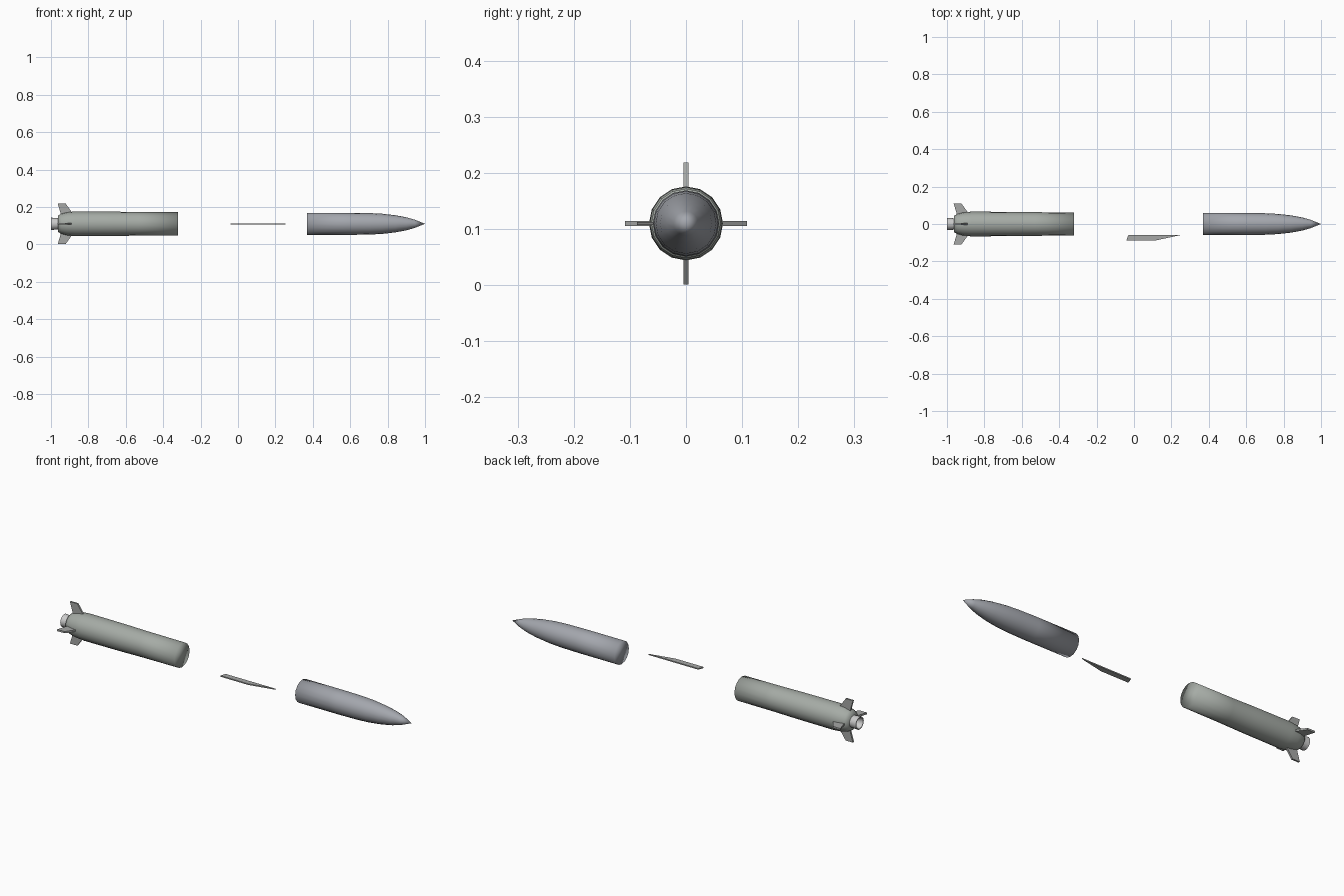
import bpy, bmesh, math

if "Cube" in bpy.data.objects:
    bpy.data.objects.remove(bpy.data.objects["Cube"])

AXIS_Z = 0.11
COLOURS = {
    "green_grey": (0.38, 0.41, 0.38, 1),
    "blue_grey": (0.37, 0.385, 0.42, 1),
    "fin_grey": (0.38, 0.39, 0.38, 1),
    "nozzle_grey": (0.55, 0.55, 0.54, 1),
}
MATERIALS = {}
for key, colour in COLOURS.items():
    MATERIALS[key] = bpy.data.materials.new(key)
    MATERIALS[key].diffuse_color = colour


def finish(name, bm, colour, smooth=None):
    bmesh.ops.recalc_face_normals(bm, faces=bm.faces)
    mesh = bpy.data.meshes.new(name)
    bm.to_mesh(mesh)
    bm.free()
    mesh.materials.append(MATERIALS[colour])
    obj = bpy.data.objects.new(name, mesh)
    bpy.context.collection.objects.link(obj)
    obj.location.z = AXIS_Z
    if smooth:
        bpy.ops.object.select_all(action='DESELECT')
        obj.select_set(True)
        bpy.context.view_layer.objects.active = obj
        bpy.ops.object.shade_smooth_by_angle(angle=math.radians(smooth))
    return obj


def turned(name, profile, colour, smooth=180, sides=16):
    """Turn (x, radius) points round the x axis, with end caps."""
    bm = bmesh.new()
    rings = []
    for x, r in profile:
        if r == 0:
            rings.append([bm.verts.new((x, 0, 0))] * sides)
        else:
            rings.append([bm.verts.new((x, r * math.cos(2 * math.pi * i / sides),
                                        r * math.sin(2 * math.pi * i / sides)))
                          for i in range(sides)])
    for a, b in zip(rings, rings[1:]):
        for i in range(sides):
            j = (i + 1) % sides
            bm.faces.new(list(dict.fromkeys((a[i], a[j], b[j], b[i]))))
    for ring in (rings[0], rings[-1]):
        if len(set(ring)) > 1:
            bm.faces.new(ring)
    return finish(name, bm, colour, smooth)


def plate(name, outline, thickness, angle, colour):
    """Thin plate from an (x, radius) outline, rotated round the x axis."""
    bm = bmesh.new()
    sides = [[bm.verts.new((x, r, s * thickness / 2)) for x, r in outline]
             for s in (-1, 1)]
    n = len(outline)
    for ring in sides:
        bm.faces.new(ring)
    for i in range(n):
        j = (i + 1) % n
        bm.faces.new((sides[0][i], sides[0][j], sides[1][j], sides[1][i]))
    obj = finish(name, bm, colour)
    obj.rotation_euler.x = angle
    return obj


# Rear body with tapered tail
turned("rear_body", [(-0.962, 0.044), (-0.945, 0.054), (-0.915, 0.062),
                     (-0.87, 0.066), (-0.66, 0.065), (-0.53, 0.063), (-0.322, 0.062)],
       "green_grey")

# Hollow exhaust nozzle
turned("nozzle", [(-0.95, 0.030), (-0.975, 0.031), (-1.0, 0.033),
                  (-1.0, 0.028), (-0.965, 0.020)], "nozzle_grey", 40)

# Four swept tail fins
for k in range(4):
    plate(f"tail_fin_{k + 1}", [(-0.945, 0.04), (-0.89, 0.04), (-0.89, 0.064),
                                (-0.922, 0.109), (-0.964, 0.109), (-0.95, 0.062)],
          0.009, k * math.pi / 2, "fin_grey")

# Front body with pointed nose
turned("front_body", [(0.37, 0.059), (0.60, 0.059), (0.70, 0.0575), (0.77, 0.054),
                      (0.84, 0.046), (0.90, 0.035), (0.945, 0.022), (1.0, 0)],
       "blue_grey")

# Single long wing strake, on the front side
plate("side_strake", [(-0.03, 0.058), (0.255, 0.058), (0.12, 0.087), (-0.04, 0.087)],
      0.006, math.pi, "fin_grey")

for m in bpy.data.materials:
    if m.users and not m.is_grease_pencil:
        m.use_nodes = True
        m.node_tree.nodes["Principled BSDF"].inputs["Base Color"].default_value = m.diffuse_color
